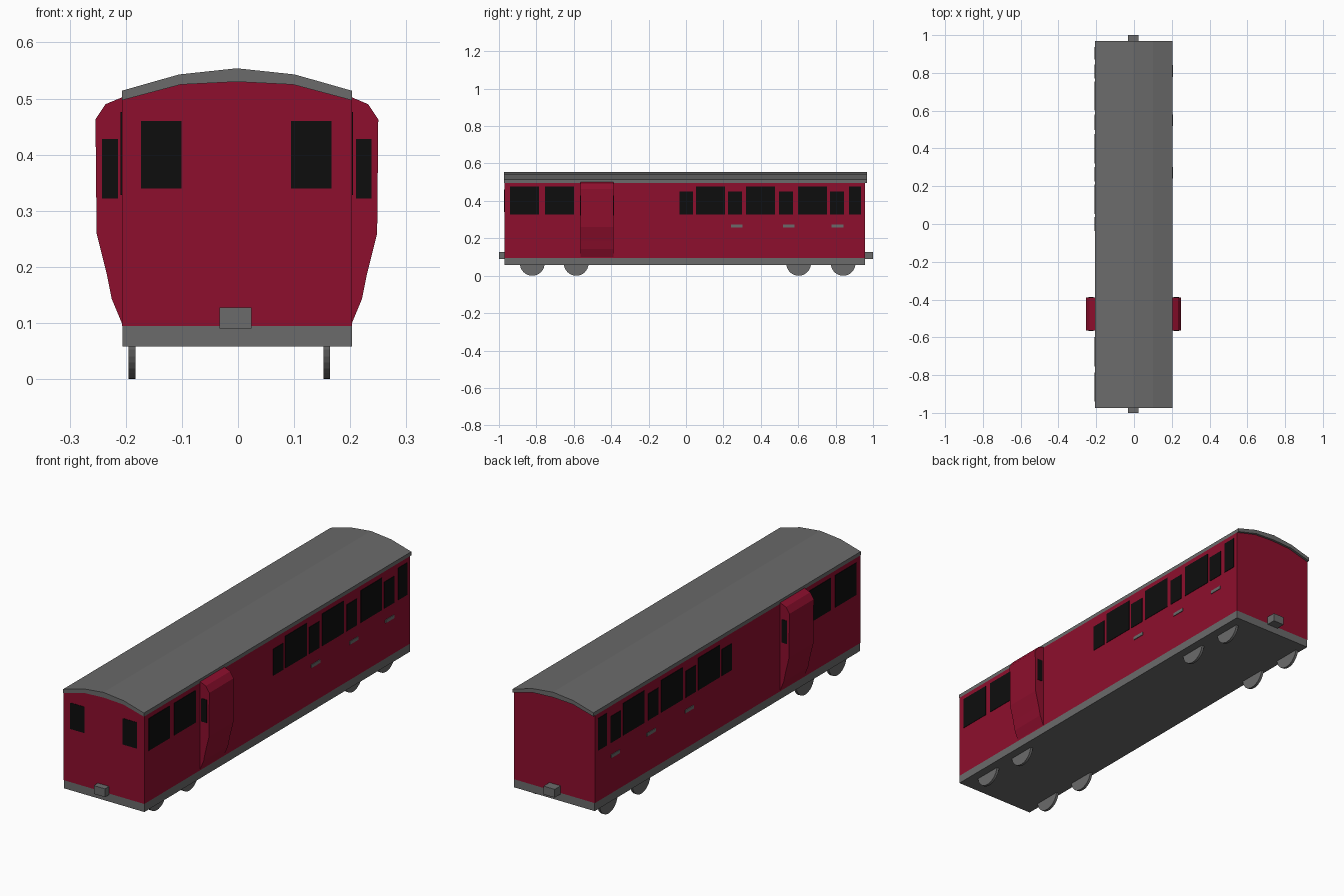
import bpy
import math
from mathutils import Matrix

if "Cube" in bpy.data.objects:
    bpy.data.objects.remove(bpy.data.objects["Cube"], do_unlink=True)


def make_material(name, colour):
    mat = bpy.data.materials.new(name)
    mat.use_nodes = True
    mat.diffuse_color = (*colour, 1)
    mat.node_tree.nodes["Principled BSDF"].inputs["Base Color"].default_value = (*colour, 1)
    return mat


RED = make_material("crimson paint", (0.27, 0.0045, 0.026))
GREY = make_material("grey metal", (0.145, 0.145, 0.145))
BLACK = make_material("black glass", (0.004, 0.004, 0.004))


def extrude_profile(name, profile, y0, y1, mat):
    """Solid with an (x, z) cross-section running from y0 to y1."""
    n = len(profile)
    verts = [(x, y, z) for y in (y0, y1) for x, z in profile]
    faces = [tuple(range(n)), tuple(range(n, 2 * n))[::-1]]
    faces += [(i, i + n, (i + 1) % n + n, (i + 1) % n) for i in range(n)]
    mesh = bpy.data.meshes.new(name)
    mesh.from_pydata(verts, [], faces)
    mesh.materials.append(mat)
    obj = bpy.data.objects.new(name, mesh)
    bpy.context.collection.objects.link(obj)
    # Consistent outward normals whichever way the profile winds
    area = sum(profile[i - 1][0] * profile[i][1] - profile[i][0] * profile[i - 1][1] for i in range(n))
    if area < 0:
        mesh.flip_normals()
    return obj


def box(name, x0, x1, y0, y1, z0, z1, mat):
    return extrude_profile(name, [(x0, z0), (x1, z0), (x1, z1), (x0, z1)], y0, y1, mat)


MID = -0.002      # centre line of the coach
HALF = 0.205      # half width
FRONT, BACK = -0.97, 0.957
PLATE = 0.002     # thickness of painted details

# Underframe
box("underframe", MID - HALF + 0.001, MID + HALF, FRONT, BACK, 0.058, 0.095, GREY)

# Body with a curved top
arc = [(HALF, 0.497), (0.1, 0.525), (0.0, 0.53), (-0.1, 0.525), (-HALF, 0.497)]
body = [(-HALF, 0.095), (HALF, 0.095)] + arc
extrude_profile("body", [(MID + x, z) for x, z in body], FRONT, BACK, RED)

# Roof shell following the same curve
outer = [(-HALF, 0.514), (-0.103, 0.543), (0.0, 0.554), (0.103, 0.543), (HALF, 0.514)]
extrude_profile("roof", [(MID + x, z) for x, z in arc[::-1] + outer[::-1]], -0.973, 0.968, GREY)

# Couplers at both ends
box("front_coupler", -0.033, 0.024, -1.0, FRONT + 0.01, 0.09, 0.128, GREY)
box("back_coupler", -0.033, 0.024, BACK - 0.01, 1.0, 0.09, 0.128, GREY)

# Wheels
for x in (-0.189, 0.158):
    for y in (-0.822, -0.587, 0.602, 0.84):
        bpy.ops.mesh.primitive_cylinder_add(vertices=32, radius=0.066, depth=0.012)
        wheel = bpy.context.object
        wheel.name = "wheel"
        wheel.data.transform(Matrix.Rotation(math.pi / 2, 4, "Y"))
        wheel.location = (x, y, 0.066)
        wheel.data.materials.append(GREY)

# Front end windows
for x in (-0.1365, 0.1305):
    box("front_window", x - 0.036, x + 0.036, FRONT - PLATE, FRONT + 0.002, 0.34, 0.46, BLACK)

SILL, TALL, SHORT = 0.328, 0.476, 0.45
windows = [(-0.94, -0.786, TALL), (-0.754, -0.599, TALL), (-0.036, 0.037, SHORT),
           (0.053, 0.209, TALL), (0.225, 0.3, SHORT), (0.32, 0.476, TALL),
           (0.497, 0.572, SHORT), (0.6, 0.754, TALL), (0.77, 0.845, SHORT),
           (0.872, 0.936, TALL)]
lookout = [(0.203, 0.095), (0.223, 0.143), (0.232, 0.188), (0.25, 0.26),
           (0.252, 0.463), (0.234, 0.49), (0.203, 0.503)]
LOOK_Y0, LOOK_Y1 = -0.565, -0.388

for side, word in ((1, "left"), (-1, "right")):
    def side_x(offset):
        return MID + side * offset

    # Side windows and door handles
    for y0, y1, top in windows:
        box(word + "_window", side_x(HALF - 0.002), side_x(HALF + PLATE), y0, y1, SILL, top, BLACK)
    for y in (0.272, 0.55, 0.81):
        box(word + "_door_handle", side_x(HALF - 0.002), side_x(HALF + 0.003),
            y - 0.031, y + 0.031, 0.258, 0.273, GREY)

    # Guard's lookout bulging from the side, glazed fore and aft
    extrude_profile(word + "_lookout", [(side_x(x), z) for x, z in lookout], LOOK_Y0, LOOK_Y1, RED)
    for y in (LOOK_Y0, LOOK_Y1):
        box(word + "_lookout_window", side_x(0.212), side_x(0.24),
            y - PLATE, y + PLATE, 0.322, 0.428, BLACK)
